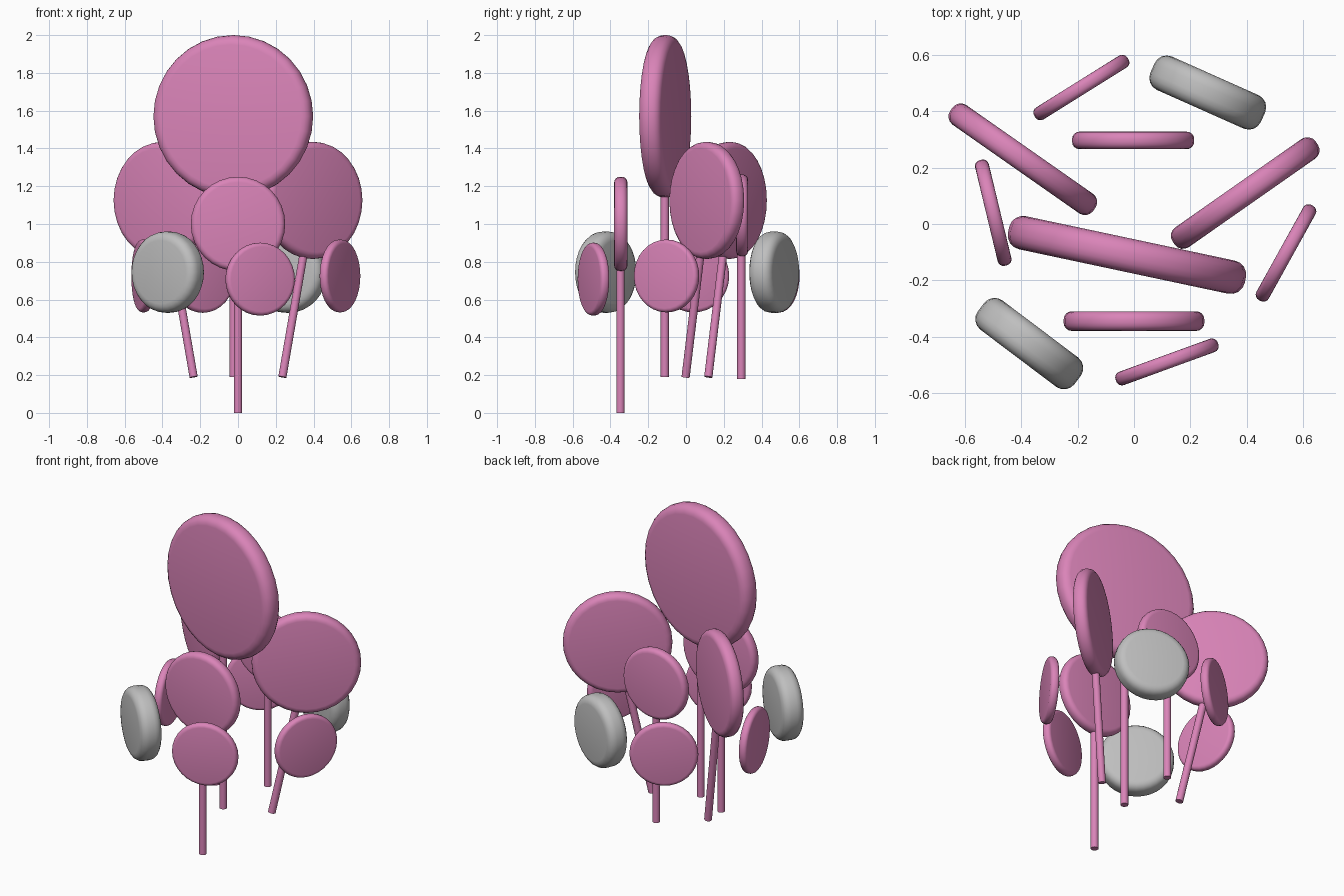
import bpy, bmesh
from math import radians, pi
from mathutils import Vector, Matrix

cube = bpy.data.objects.get("Cube")
if cube:
    bpy.data.objects.remove(cube, do_unlink=True)


def make_material(name, rgb):
    mat = bpy.data.materials.new(name)
    mat.use_nodes = True
    color = (*rgb, 1.0)
    mat.diffuse_color = color
    mat.node_tree.nodes["Principled BSDF"].inputs["Base Color"].default_value = color
    return mat


pink = make_material("pink", (0.70, 0.23, 0.48))
gray = make_material("gray", (0.52, 0.52, 0.52))


def finish(bm, name, mat):
    mesh = bpy.data.meshes.new(name)
    bm.to_mesh(mesh)
    bm.free()
    mesh.materials.append(mat)
    obj = bpy.data.objects.new(name, mesh)
    bpy.context.collection.objects.link(obj)
    bpy.ops.object.select_all(action='DESELECT')
    obj.select_set(True)
    bpy.context.view_layer.objects.active = obj
    bpy.ops.object.shade_smooth_by_angle(angle=radians(40))
    return obj


def disc(name, center, radius, thickness, yaw, mat=pink, rim=0.42):
    """Upright round disc with a rounded rim, turned about z by yaw degrees."""
    bm = bmesh.new()
    bmesh.ops.create_cone(bm, cap_ends=True, segments=32, radius1=radius,
                          radius2=radius, depth=thickness)
    edges = [e for e in bm.edges if abs(e.verts[0].co.z - e.verts[1].co.z) < 1e-5]
    bmesh.ops.bevel(bm, geom=edges, offset=thickness * rim, segments=4,
                    profile=0.5, affect='EDGES')
    turn = Matrix.Rotation(radians(yaw), 4, 'Z') @ Matrix.Rotation(pi / 2, 4, 'X')
    bm.transform(turn)
    obj = finish(bm, name, mat)
    obj.location = center


def stem(name, foot, top, radius=0.022):
    """Straight thin rod whose upper end is buried in its disc."""
    foot, top = Vector(foot), Vector(top)
    axis = top - foot
    bm = bmesh.new()
    bmesh.ops.create_cone(bm, cap_ends=True, segments=16, radius1=radius,
                          radius2=radius, depth=axis.length)
    bm.transform(axis.to_track_quat('Z', 'Y').to_matrix().to_4x4())
    obj = finish(bm, name, pink)
    obj.location = (foot + top) / 2


# Tall discs and the stems that carry them
disc("top_disc", (-0.025, -0.11, 1.57), 0.43, 0.12, -12)
stem("top_stem", (-0.023, -0.112, 0.19), (-0.023, -0.112, 1.5))

disc("front_disc", (0, -0.345, 1.0), 0.25, 0.07, 0)
stem("front_stem", (0, -0.347, 0), (0, -0.347, 1.0))

disc("back_disc", (-0.003, 0.297, 1.045), 0.217, 0.062, 0)
stem("back_stem", (0, 0.293, 0.18), (0, 0.293, 1.0))

for side, sign, y in (("left", 1, 0.11), ("right", -1, 0.23)):
    disc(side + "_disc", (0.395 * sign, y, 1.125), 0.31, 0.085, 35 * sign)
    stem(side + "_stem", (0.235 * sign, y - 0.112, 0.19), (0.385 * sign, y - 0.007, 1.06))

# Ring of small floating discs
disc("small_right_disc", (-0.5, 0.04, 0.725), 0.193, 0.05, -76.5)
disc("small_left_disc", (0.54, -0.103, 0.725), 0.193, 0.05, 61)
disc("small_front_disc", (0.117, -0.49, 0.708), 0.193, 0.05, 20)
disc("small_back_disc", (-0.187, 0.485, 0.725), 0.195, 0.05, 32)

# Thick gray discs
disc("gray_front_disc", (-0.372, -0.425, 0.745), 0.215, 0.13, -37, gray, 0.36)
disc("gray_back_disc", (0.262, 0.467, 0.745), 0.215, 0.13, -24, gray, 0.36)
